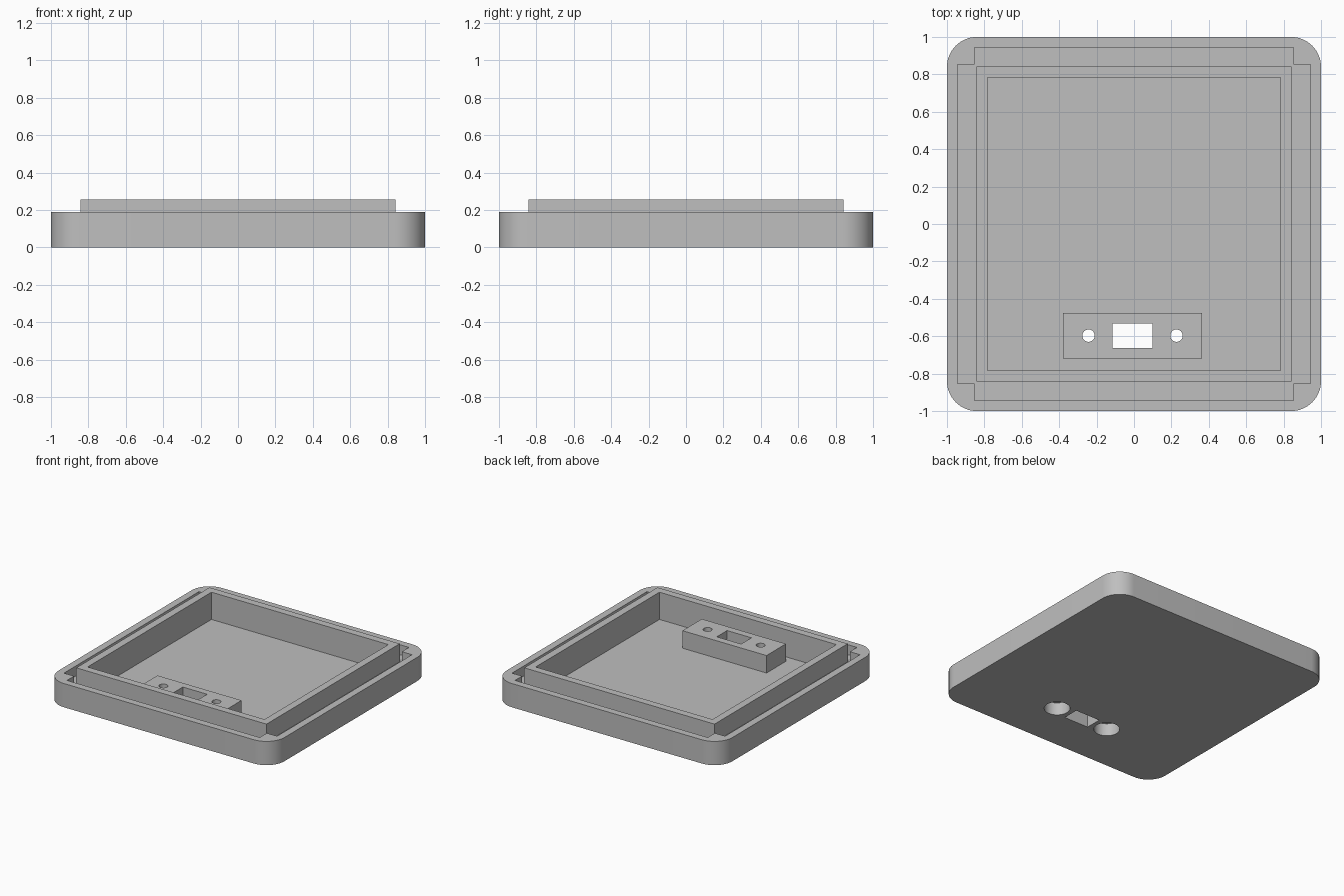
import bpy, bmesh, math

cube = bpy.data.objects.get("Cube")
if cube:
    bpy.data.objects.remove(cube, do_unlink=True)

grey = bpy.data.materials.new("plain_grey")
grey.use_nodes = True
grey.diffuse_color = (0.52, 0.52, 0.52, 1)
grey.node_tree.nodes["Principled BSDF"].inputs["Base Color"].default_value = (0.52, 0.52, 0.52, 1)


def prism(name, outline, z0, z1):
    """Extrude a counter-clockwise outline from z0 to z1."""
    bm = bmesh.new()
    face = bm.faces.new([bm.verts.new((x, y, z0)) for x, y in outline])
    top = bmesh.ops.extrude_face_region(bm, geom=[face])["geom"]
    for v in top:
        if isinstance(v, bmesh.types.BMVert):
            v.co.z = z1
    bmesh.ops.recalc_face_normals(bm, faces=bm.faces)
    mesh = bpy.data.meshes.new(name)
    bm.to_mesh(mesh)
    bm.free()
    mesh.materials.append(grey)
    obj = bpy.data.objects.new(name, mesh)
    bpy.context.collection.objects.link(obj)
    return obj


def rect(x0, x1, y0, y1):
    return [(x0, y0), (x1, y0), (x1, y1), (x0, y1)]


def square(h):
    return rect(-h, h, -h, h)


def arc(cx, cy, r, start, sweep, n):
    angles = [math.radians(start + sweep * i / n) for i in range(n + 1)]
    return [(cx + r * math.cos(a), cy + r * math.sin(a)) for a in angles]


def circle(cx, cy, r):
    return arc(cx, cy, r, 0, 360, 40)[:-1]


def combine(target, tool, operation):
    """Apply a boolean and discard the helper."""
    mod = target.modifiers.new(operation.lower(), "BOOLEAN")
    mod.operation = operation
    mod.solver = "EXACT"
    mod.object = tool
    tool.hide_render = True
    bpy.context.view_layer.update()
    graph = bpy.context.evaluated_depsgraph_get()
    mesh = bpy.data.meshes.new_from_object(target.evaluated_get(graph))
    target.modifiers.clear()
    target.data = mesh
    bpy.data.objects.remove(tool, do_unlink=True)


WALL, INNER, GROOVE, NOTCH = 0.842, 0.783, 0.943, 0.853
RIM_Z, WALL_Z, FLOOR_Z, GROOVE_Z, BOSS_Z = 0.19, 0.255, 0.037, 0.11, 0.177
HOLE_X, HOLE_Y, MID = 0.235, -0.597, -0.008

# Rounded outer tray
corners = [(1, 1), (-1, 1), (-1, -1), (1, -1)]
outline = []
for i, (sx, sy) in enumerate(corners):
    outline += arc(sx * 0.84, sy * 0.84, 0.16, 90 * i, 90, 16)
tray = prism("enclosure_tray", outline, 0, RIM_Z)

# Groove inside the rim, with a solid block left at each corner
cross = []
for i, (sx, sy) in enumerate(corners):
    step = [(GROOVE, NOTCH), (NOTCH, NOTCH), (NOTCH, GROOVE)]
    pts = [(sx * x, sy * y) for x, y in step]
    cross += pts if i % 2 == 0 else pts[::-1]
combine(tray, prism("groove_cutter", cross, GROOVE_Z, 0.4), "DIFFERENCE")

# Raised inner wall and pocket
combine(tray, prism("inner_wall", square(WALL), 0.06, WALL_Z), "UNION")
combine(tray, prism("pocket_cutter", square(INNER), FLOOR_Z, 0.4), "DIFFERENCE")

# Mounting block near the front
boss = rect(MID - 0.372, MID + 0.372, -0.72, -0.475)
combine(tray, prism("mounting_block", boss, 0.015, BOSS_Z), "UNION")

# Slot, screw holes and screw-head recesses from below
slot = rect(MID - 0.108, MID + 0.108, -0.662, -0.532)
combine(tray, prism("slot_cutter", slot, -0.1, 0.4), "DIFFERENCE")
for side in (-1, 1):
    x = MID + side * HOLE_X
    combine(tray, prism("screw_hole_cutter", circle(x, HOLE_Y, 0.033), -0.1, 0.4), "DIFFERENCE")
    combine(tray, prism("recess_cutter", circle(x, HOLE_Y, 0.094), -0.1, 0.1), "DIFFERENCE")

# Smooth the round parts, keep edges sharp
bpy.ops.object.select_all(action="DESELECT")
tray.select_set(True)
bpy.context.view_layer.objects.active = tray
bpy.ops.object.shade_smooth_by_angle(angle=math.radians(30))
